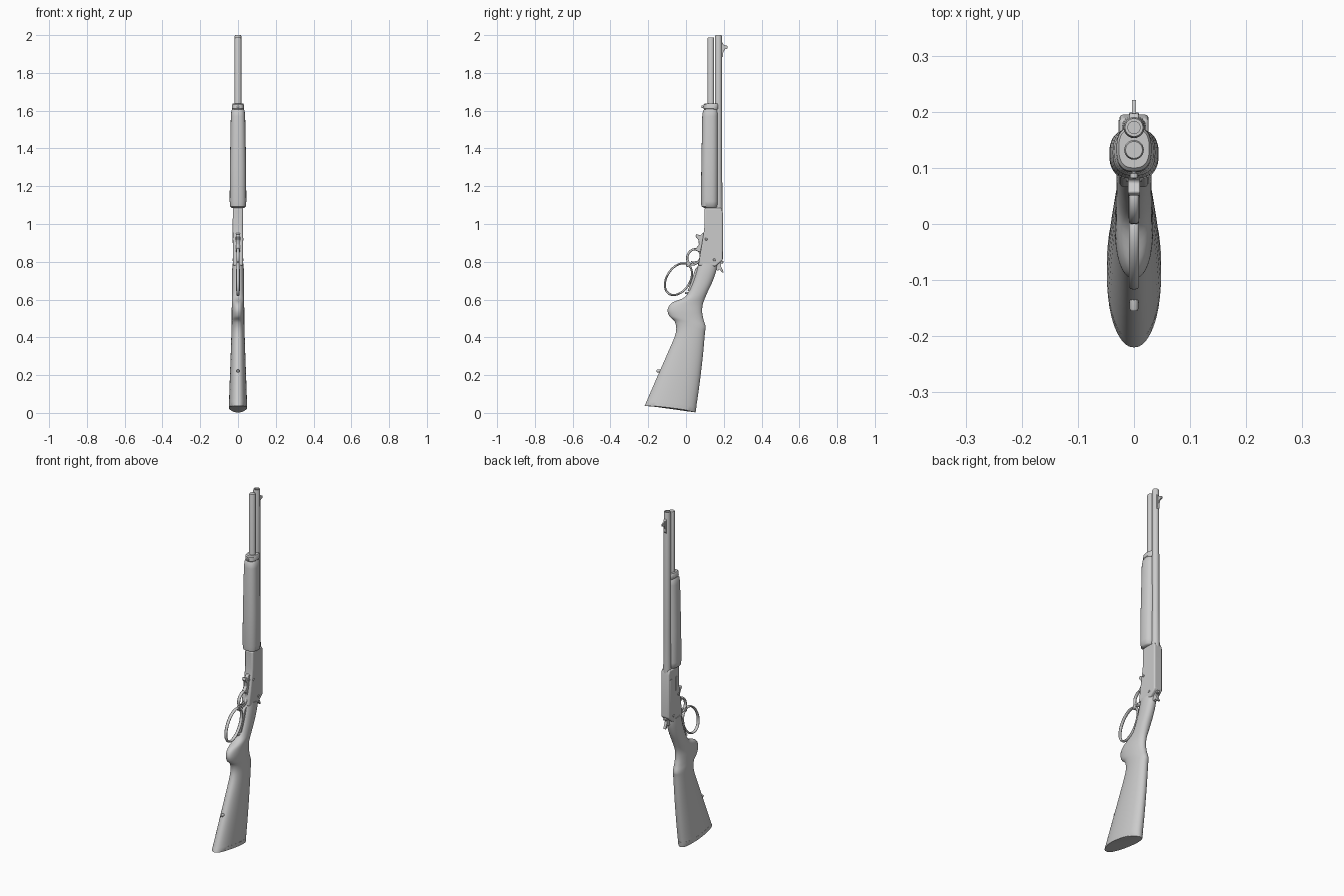
import bpy, bmesh, math
from mathutils import Vector

cube = bpy.data.objects.get("Cube")
if cube:
    bpy.data.objects.remove(cube, do_unlink=True)

grey = bpy.data.materials.new("plain_grey")
grey.use_nodes = True
grey.diffuse_color = (0.6, 0.6, 0.6, 1)
grey.node_tree.nodes["Principled BSDF"].inputs["Base Color"].default_value = (0.6, 0.6, 0.6, 1)


def finish(name, bm, angle=35, bevel=0):
    """Turn a bmesh into a shaded object."""
    bmesh.ops.recalc_face_normals(bm, faces=bm.faces)
    mesh = bpy.data.meshes.new(name)
    bm.to_mesh(mesh)
    bm.free()
    ob = bpy.data.objects.new(name, mesh)
    bpy.context.collection.objects.link(ob)
    mesh.materials.append(grey)
    if bevel:
        mod = ob.modifiers.new("bevel", 'BEVEL')
        mod.width, mod.segments, mod.limit_method = bevel, 3, 'ANGLE'
    bpy.ops.object.select_all(action='DESELECT')
    ob.select_set(True)
    bpy.context.view_layer.objects.active = ob
    bpy.ops.object.shade_smooth_by_angle(angle=math.radians(angle))
    return ob


def skin(name, rings, closed=False, angle=35):
    """Bridge a list of point rings, capping the ends when open."""
    bm = bmesh.new()
    loops = [[bm.verts.new(p) for p in r] for r in rings]
    n = len(loops[0])
    pairs = list(zip(loops, loops[1:])) + ([(loops[-1], loops[0])] if closed else [])
    for a, b in pairs:
        for i in range(n):
            j = (i + 1) % n
            bm.faces.new((a[i], a[j], b[j], b[i]))
    if not closed:
        bm.faces.new(loops[0])
        bm.faces.new(loops[-1])
    return finish(name, bm, angle)


def section(front, rear, half, power=2.0, n=40):
    """Rounded section spanning two (y, z) points."""
    f, r = Vector((0, *front)), Vector((0, *rear))
    mid, arm = (f + r) / 2, (r - f) / 2
    pts = []
    for i in range(n):
        t = math.tau * i / n
        c, s = math.cos(t), math.sin(t)
        u = math.copysign(abs(c) ** (2 / power), c)
        v = math.copysign(abs(s) ** (2 / power), s)
        pts.append(mid + arm * u + Vector((half * v, 0, 0)))
    return pts


def smooth(rows, steps=5):
    """Catmull-Rom interpolation through rows of values."""
    out = []
    for k in range(len(rows) - 1):
        p = [rows[max(0, min(len(rows) - 1, k + d))] for d in (-1, 0, 1, 2)]
        for s in range(steps):
            t = s / steps
            out.append([0.5 * (2 * b + (c - a) * t + (2 * a - 5 * b + 4 * c - d) * t * t
                               + (3 * b - a - 3 * c + d) * t ** 3) for a, b, c, d in zip(*p)])
    return out + [rows[-1]]


def turned(name, profile, y, n=32, axis='z', z=0):
    """Revolve (radius, height) pairs about a z or y axis."""
    rings = []
    for r, h in profile:
        ring = []
        for i in range(n):
            t = math.tau * i / n
            a, b = r * math.cos(t), r * math.sin(t)
            ring.append((a, y + b, h) if axis == 'z' else
                        (a, y + h, z + b) if axis == 'y' else (h, y + a, z + b))
        rings.append(ring)
    return skin(name, rings)


def plate(name, outline, half, bevel=0.003):
    """Extrude a (y, z) outline across x."""
    bm = bmesh.new()
    f = bm.faces.new([bm.verts.new((-half, y, z)) for y, z in outline])
    ext = bmesh.ops.extrude_face_region(bm, geom=[f])
    bmesh.ops.translate(bm, vec=(2 * half, 0, 0),
                        verts=[g for g in ext['geom'] if isinstance(g, bmesh.types.BMVert)])
    return finish(name, bm, 35, bevel)


def oval_loop(name, y, z, a, b, tilt, thick, half, n=56):
    """Flat metal hoop in the side plane."""
    ct, st = math.cos(math.radians(tilt)), math.sin(math.radians(tilt))
    rings = []
    for i in range(n):
        t = math.tau * i / n
        ring = []
        for k in range(10):
            q = math.tau * k / 10
            d = thick * math.cos(q)
            u, v = (a + d) * math.cos(t), (b + d) * math.sin(t)
            ring.append((half * math.sin(q), y + u * ct - v * st, z + u * st + v * ct))
        rings.append(ring)
    return skin(name, rings, closed=True, angle=60)


# Barrel with an open bore, and the magazine tube beneath it
turned("barrel", [(0.022, 1.04), (0.019, 1.3), (0.0185, 1.99), (0.016, 2.0),
                  (0.011, 2.0), (0.011, 1.93)], 0.172)
turned("magazine_tube", [(0.0175, 1.04), (0.0175, 1.982), (0.015, 1.988)], 0.132)

# Fore-end: front y, rear y, z, half width
fore = [(0.098, 0.160, 1.085, 0.032), (0.082, 0.168, 1.092, 0.041),
        (0.079, 0.170, 1.12, 0.044), (0.081, 0.170, 1.30, 0.043),
        (0.086, 0.169, 1.57, 0.038), (0.090, 0.168, 1.60, 0.035),
        (0.100, 0.162, 1.612, 0.028)]
skin("fore_end", [section((f, z), (r, z), w, 2.5) for f, r, z, w in fore], angle=50)

# Barrel band and its screw
band = [(0.096, 0.170, 1.605, 0.028), (0.092, 0.173, 1.611, 0.032),
        (0.094, 0.173, 1.632, 0.031), (0.100, 0.170, 1.638, 0.027)]
skin("barrel_band", [section((f, z), (r, z), w, 2.6) for f, r, z, w in band])
turned("band_stud", [(0.007, 0), (0.007, 0.008), (0.004, 0.009), (0.004, 0.025)],
       0.082, 16, 'y', 1.62)

# Front sight: ramp, blade and bead
plate("front_sight_ramp", [(0.186, 1.875), (0.196, 1.89), (0.197, 1.955), (0.186, 1.965)], 0.008, 0.002)
plate("front_sight_blade", [(0.194, 1.90), (0.205, 1.925), (0.221, 1.93), (0.221, 1.942),
                            (0.206, 1.948), (0.194, 1.95)], 0.004, 0.001)

# Receiver with side plates and screws
plate("receiver", [(0.098, 1.085), (0.187, 1.085), (0.195, 1.06), (0.195, 0.81), (0.185, 0.80),
                   (0.155, 0.775), (0.065, 0.78), (0.078, 0.86), (0.093, 0.95), (0.098, 0.99)], 0.026, 0.007)
for side in (-1, 1):
    for y, z in ((0.107, 0.92), (0.15, 0.81)):
        turned("receiver_screw", [(0.007, side * 0.02), (0.007, side * 0.027), (0.005, side * 0.029)],
               y, 16, 'x', z)
gate = plate("loading_gate", [(0.115, 0.95), (0.132, 0.95), (0.132, 1.03), (0.115, 1.03)], 0.002, 0.001)
gate.location.x = -0.026
port = plate("ejection_bolt", [(0.162, 0.90), (0.185, 0.90), (0.185, 1.03), (0.162, 1.03)], 0.002, 0.001)
port.location.x = -0.026

# Stock: front y, front z, rear y, rear z, half width
stock = [(0.066, 0.795, 0.166, 0.785, 0.029), (0.055, 0.75, 0.158, 0.745, 0.031),
         (0.032, 0.68, 0.138, 0.69, 0.031), (-0.005, 0.615, 0.110, 0.63, 0.031),
         (-0.075, 0.582, 0.089, 0.575, 0.032), (-0.097, 0.548, 0.086, 0.53, 0.034),
         (-0.088, 0.512, 0.094, 0.49, 0.034), (-0.058, 0.48, 0.104, 0.455, 0.034),
         (-0.055, 0.42, 0.100, 0.42, 0.035), (-0.100, 0.31, 0.088, 0.29, 0.039),
         (-0.155, 0.185, 0.070, 0.14, 0.044), (-0.209, 0.06, 0.054, 0.03, 0.048)]
skin("stock", [section((a, b), (c, d), w, 2.2) for a, b, c, d, w in smooth(stock)], angle=60)


# Butt pad with a gently hollow end
def pad_ring(t, w, hollow):
    ring = section((-0.208 - 0.012 * t, 0.062 - 0.026 * t), (0.055 - 0.004 * t, 0.032 - 0.030 * t), w, 2.2)
    for p in ring:
        p.z += hollow * (1 - ((p.y + 0.083) / 0.137) ** 2)
    return ring


skin("butt_pad", [pad_ring(0, 0.0485, 0), pad_ring(0.85, 0.0485, 0.004), pad_ring(1, 0.046, 0.008)])

# Sling stud under the stock
turned("sling_stud", [(0.008, 0.02), (0.008, -0.008), (0.006, -0.012)], -0.143, 16, 'y', 0.222)

# Lever: large hand loop, trigger guard bow and pivot link
oval_loop("lever_hand_loop", -0.04, 0.708, 0.092, 0.061, 57, 0.0055, 0.009)
oval_loop("trigger_guard", 0.042, 0.826, 0.042, 0.034, 62, 0.006, 0.009)
plate("lever_web", [(0.0, 0.775), (0.012, 0.772), (0.028, 0.79), (0.014, 0.805), (0.0, 0.80)], 0.008)
plate("lever_link", [(0.045, 0.862), (0.075, 0.85), (0.10, 0.94), (0.092, 0.955), (0.075, 0.94),
                     (0.056, 0.947), (0.05, 0.935), (0.066, 0.915), (0.068, 0.89)], 0.011)
turned("lever_pivot", [(0.007, -0.014), (0.007, 0.014)], 0.083, 16, 'x', 0.925)
plate("lower_tang", [(0.075, 0.79), (0.048, 0.76), (0.026, 0.69), (0.008, 0.645),
                     (0.02, 0.645), (0.05, 0.70), (0.08, 0.77)], 0.01, 0.002)
turned("lever_catch", [(0.006, 0.02), (0.006, -0.012)], 0.008, 12, 'y', 0.635)

# Trigger and hammer
plate("trigger", [(0.075, 0.80), (0.055, 0.805), (0.04, 0.80), (0.026, 0.805), (0.028, 0.797),
                  (0.042, 0.79), (0.06, 0.793), (0.075, 0.785)], 0.005, 0.002)
plate("hammer", [(0.15, 0.80), (0.18, 0.81), (0.186, 0.775), (0.199, 0.745), (0.193, 0.741),
                 (0.178, 0.76), (0.168, 0.752), (0.15, 0.765)], 0.008, 0.002)
plate("hammer_spur", [(0.183, 0.805), (0.199, 0.803), (0.196, 0.792), (0.183, 0.79)], 0.009, 0.002)
